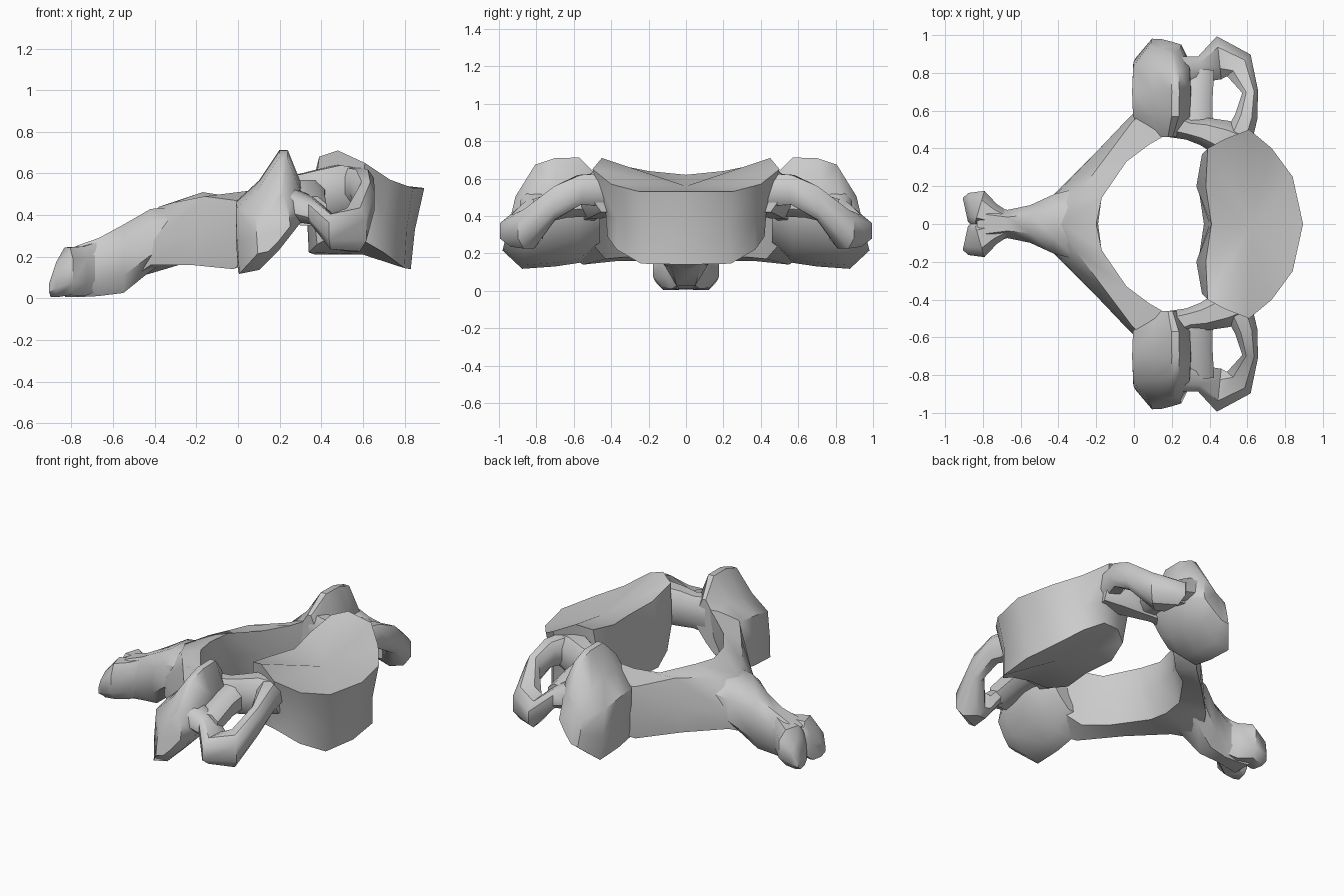
import bpy, bmesh
from mathutils import Vector
from math import cos, sin, pi, radians, copysign

if "Cube" in bpy.data.objects:
    bpy.data.objects.remove(bpy.data.objects["Cube"])


def finish(name, bm, mirror=True, angle=45):
    bmesh.ops.recalc_face_normals(bm, faces=bm.faces)
    me = bpy.data.meshes.new(name)
    bm.to_mesh(me)
    bm.free()
    ob = bpy.data.objects.new(name, me)
    bpy.context.collection.objects.link(ob)
    bpy.context.view_layer.objects.active = ob
    bpy.ops.object.select_all(action='DESELECT')
    ob.select_set(True)
    if mirror:
        m = ob.modifiers.new("Mirror", 'MIRROR')
        m.use_axis = (False, True, False)
        m.merge_threshold = 0.002
        bpy.ops.object.modifier_apply(modifier=m.name)
    bpy.ops.object.shade_smooth_by_angle(angle=radians(angle))
    return ob


def skin(bm, rings, closed=True):
    """Join successive rings of points with quads."""
    vs = [[bm.verts.new(p) for p in r] for r in rings]
    n = len(rings[0])
    for a, b in zip(vs, vs[1:]):
        for i in range(n if closed else n - 1):
            j = (i + 1) % n
            bm.faces.new((a[i], a[j], b[j], b[i]))
    return vs


def loft(name, rings, cap_start=True, mirror=True):
    bm = bmesh.new()
    vs = skin(bm, rings)
    if cap_start:
        bm.faces.new(vs[0])
    bm.faces.new(vs[-1])
    return finish(name, bm, mirror)


def tube(name, stations, mirror=True, sides=8):
    """Bar along stations (x, y, z, width, height) with rounded-box section."""
    pts = [Vector(s[:3]) for s in stations]
    rings = []
    for i, s in enumerate(stations):
        t = pts[min(i + 1, len(pts) - 1)] - pts[max(i - 1, 0)]
        side = Vector((-t.y, t.x, 0)).normalized()
        ring = []
        for k in range(sides):
            a = 2 * pi * (k + 0.5) / sides
            c, d = [copysign(abs(v) ** 0.8, v) for v in (cos(a), sin(a))]
            ring.append(pts[i] + side * c * s[3] * 0.53 + Vector((0, 0, d * s[4] * 0.53)))
        rings.append(ring)
    return loft(name, rings, True, mirror)


# Vertebral body: half outline from front middle to back middle
top = [(.895, 0, .53), (.84, .25, .53), (.73, .40, .57), (.61, .50, .65),
       (.48, .45, .71), (.39, .40, .68), (.38, .20, .64), (.41, 0, .62)]
waist = [(.85, 0, .33), (.81, .23, .33), (.70, .37, .38), (.58, .43, .42),
         (.46, .41, .45), (.36, .37, .44), (.33, .20, .42), (.40, 0, .42)]
low = [(.83, 0, .14), (.80, .24, .145), (.70, .37, .22), (.58, .42, .29),
       (.46, .40, .30), (.38, .35, .26), (.34, .20, .22), (.37, 0, .21)]
bm = bmesh.new()
v = skin(bm, [low, waist, top], closed=False)
for ring, centre in ((v[0], (.60, 0, .21)), (v[-1], (.62, 0, .56))):
    c = bm.verts.new(centre)
    for a, b in zip(ring, ring[1:]):
        bm.faces.new((a, b, c))
finish("vertebral_body", bm)

# Lamina: sloping wall from the midline out to the joint pillar
loft("lamina", [
    [(-.20, 0, .50), (-.19, 0, .35), (-.25, 0, .17),
     (-.52, 0, .09), (-.52, 0, .26), (-.38, 0, .44)],
    [(-.17, .14, .51), (-.17, .15, .34), (-.24, .13, .18),
     (-.42, .16, .16), (-.40, .17, .28), (-.31, .14, .46)],
    [(-.04, .33, .49), (-.05, .33, .34), (-.10, .33, .18),
     (-.22, .36, .16), (-.21, .37, .30), (-.16, .34, .49)],
    [(.08, .42, .52), (.06, .43, .34), (.04, .43, .17),
     (-.02, .55, .14), (-.03, .56, .30), (-.01, .54, .47)],
    [(.22, .50, .58), (.20, .50, .40), (.12, .50, .25),
     (.05, .65, .20), (.06, .65, .35), (.08, .62, .50)],
], cap_start=False)

# Joint pillar: side profile (x, z) swept outward in y
profile = [(.00, .12), (.10, .14), (.20, .24), (.31, .38), (.30, .55),
           (.24, .70), (.20, .70), (.10, .55), (-.01, .45), (-.01, .28)]
rings = []
for y, s, sx, dz in ((.46, .6, .0, .01), (.57, .97, 0, .02), (.70, 1, 0, .01),
                     (.84, .96, 0, -.015), (.945, .5, .02, -.06)):
    rings.append([(.15 + sx + (x - .15) * s, y - (z - .42) * .12 * (y > .8),
                   .43 + (z - .43) * s + dz) for x, z in profile])
loft("joint_pillar", rings)

# Pedicle joining pillar and body
tube("pedicle", [(.18, .54, .48, .16, .24), (.29, .505, .49, .12, .21),
                 (.37, .49, .50, .15, .23), (.48, .45, .52, .20, .24), (.60, .42, .52, .14, .2)])

# Bony wall behind the side opening
tube("opening_back_wall", [(.33, .48, .49, .18, .18), (.33, .64, .47, .17, .16),
                           (.34, .82, .42, .17, .14)])

# Transverse process curling round its opening
tube("transverse_process", [
    (.20, .80, .47, .18, .18), (.36, .82, .42, .14, .13), (.45, .88, .32, .23, .17),
    (.555, .84, .33, .17, .21), (.615, .70, .47, .085, .18),
    (.595, .57, .54, .12, .16), (.54, .42, .54, .16, .18)])

# Spinous process with widened, lightly notched tip
tube("spinous_process", [
    (-.30, 0, .32, .38, .24), (-.42, 0, .28, .32, .30), (-.55, 0, .19, .20, .33),
    (-.67, 0, .15, .15, .28), (-.77, 0, .13, .20, .25), (-.83, 0, .115, .24, .22)], mirror=False)
tube("spinous_tip_lobe", [
    (-.66, .015, .16, .08, .24), (-.75, .045, .13, .13, .24),
    (-.82, .08, .13, .20, .23), (-.87, .08, .09, .17, .17), (-.893, .075, .05, .13, .09)])
